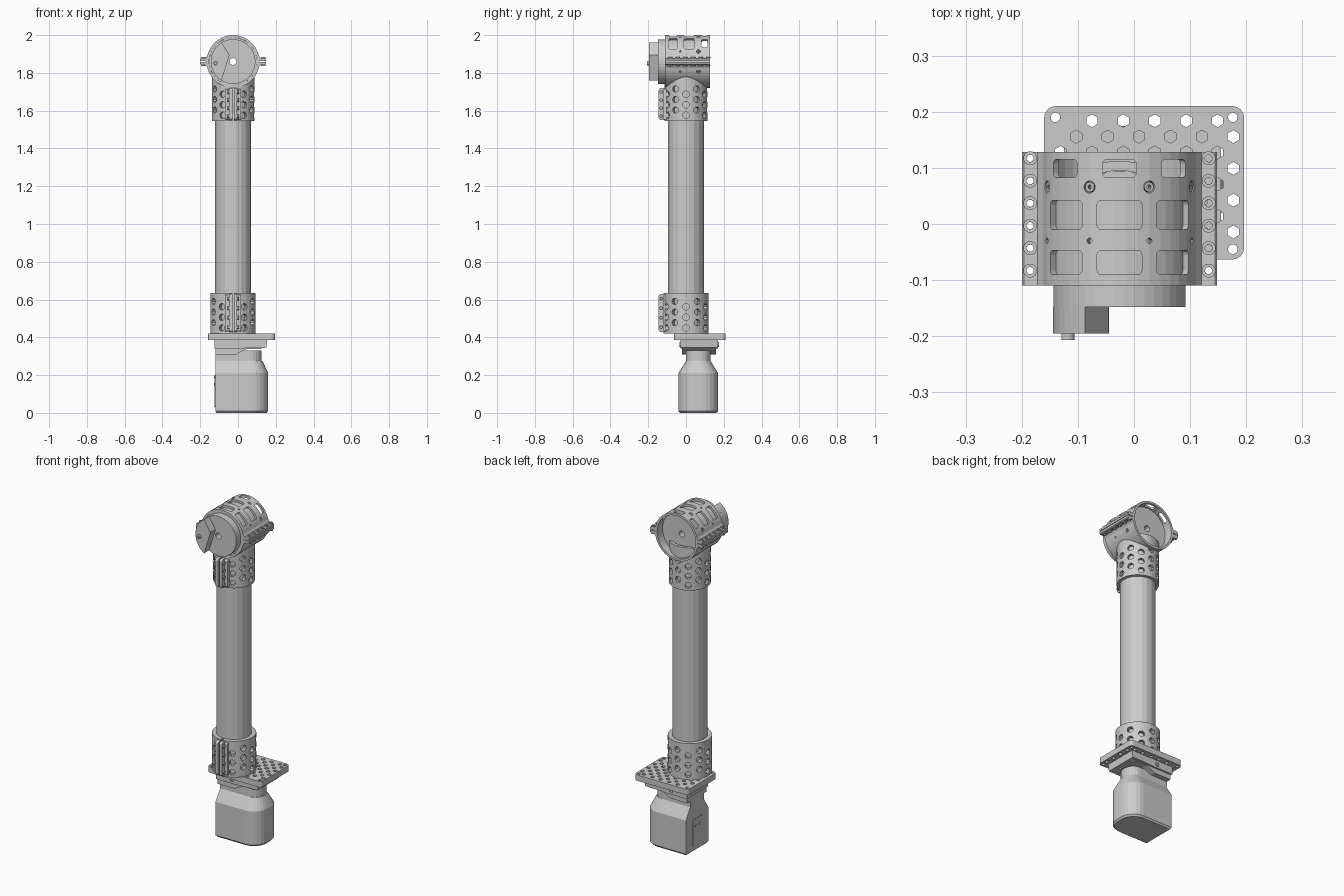
import bpy, bmesh, math
from math import sin, cos, pi, radians
from mathutils import Matrix

if "Cube" in bpy.data.objects:
    bpy.data.objects.remove(bpy.data.objects["Cube"])

T = Matrix.Translation
R = lambda deg, ax: Matrix.Rotation(radians(deg), 4, ax)
I = Matrix.Identity(4)
SIDE = Matrix(((0, 0, 1), (1, 0, 0), (0, 1, 0))).to_4x4()   # local xyz -> yzx
CX = -0.026                                                # axis of tube and drum


def circle(r, n, x=0, y=0):
    return [(x + r * cos(2 * pi * (i + .5) / n), y + r * sin(2 * pi * (i + .5) / n)) for i in range(n)]


def rrect(x0, x1, y0, y1, r, seg=4, left=True):
    pts = []
    for k, (x, y) in enumerate(((x1 - r, y1 - r), (x0 + r, y1 - r), (x0 + r, y0 + r), (x1 - r, y0 + r))):
        for i in range(seg + 1):
            a = (k + i / seg) * pi / 2
            if left or k in (0, 3):
                pts.append((x + r * cos(a), y + r * sin(a)))
        if not left and k in (1, 2):
            pts.append((x0, y1 if k == 1 else y0))
    return pts


def loft(bm, layers, M=I):
    rings = [[bm.verts.new(M @ T((x, y, z)).translation) for x, y in pts] for z, pts in layers]
    n = len(rings[0])
    for a, b in zip(rings, rings[1:]):
        for i in range(n):
            bm.faces.new((a[i], a[(i + 1) % n], b[(i + 1) % n], b[i]))
    bm.faces.new(rings[0][::-1])
    bm.faces.new(rings[-1])


def prism(bm, pts, z0, z1, M=I):
    loft(bm, [(z0, pts), (z1, pts)], M)


def ring(bm, ro, ri, z0, z1, n, M=I):
    rows = [[bm.verts.new(M @ T((x, y, z)).translation) for x, y in circle(r, n)]
            for r, z in ((ro, z0), (ro, z1), (ri, z1), (ri, z0))]
    for k in range(4):
        a, b = rows[k], rows[(k + 1) % 4]
        for i in range(n):
            bm.faces.new((a[i], a[(i + 1) % n], b[(i + 1) % n], b[i]))


def make(name, *calls):
    bm = bmesh.new()
    for fn, *args in calls:
        fn(bm, *args)
    bmesh.ops.recalc_face_normals(bm, faces=bm.faces)
    me = bpy.data.meshes.new(name)
    bm.to_mesh(me)
    bm.free()
    ob = bpy.data.objects.new(name, me)
    bpy.context.collection.objects.link(ob)
    return ob


def cut(ob, *calls):
    c = make("cutter", *calls)
    c.hide_render = True
    m = ob.modifiers.new("cut", 'BOOLEAN')
    m.operation, m.solver, m.object = 'DIFFERENCE', 'EXACT', c
    bpy.context.view_layer.objects.active = ob
    bpy.ops.object.modifier_apply(modifier=m.name)
    bpy.data.objects.remove(c)


# battery foot: flat at -x, rounded at +x, tapering to a neck
D = lambda x0, x1, y0, y1, r: rrect(x0, x1, y0, y1, r, 6, False)
make("battery_body", (loft, [(0, D(-.114, .152, -.032, .162, .08)), (.01, D(-.12, .16, -.04, .17, .085)),
                             (.21, D(-.12, .16, -.04, .17, .085)), (.275, D(-.118, .13, 0, .13, .06))]))
make("battery_neck", (prism, D(-.12, .125, 0, .13, .06), .27, .33))
make("battery_panel", (prism, rrect(.02, .11, .03, .19, .012), -.124, -.119, SIDE),
     *[(prism, circle(.008, 10, y, z), -.127, -.12, SIDE) for y in (.045, .085) for z in (.15, .19)])

# stepped shoe holding the battery under the plate
XZ = R(90, 'X')                                            # local x,y -> x,z ; depth -> -y
make("shoe_upper", (prism, [(-.125, .385), (-.125, .34), (.0, .34), (.05, .343), (.15, .345), (.155, .385)],
                    -.17, .03, XZ))
make("shoe_lower", (prism, [(-.12, .345), (-.12, .31), (-.01, .31), (.045, .338), (.125, .338), (.125, .345)],
                    -.16, .022, XZ))
make("shoe_screw", (ring, .013, .007, -.175, .035, 12, T((-.02, 0, .362)) @ XZ))

# perforated mounting plate
plate = make("mounting_plate", (prism, rrect(-.16, .196, -.063, .21, .02), .385, .42))
holes = [(prism, circle(.0085, 16, x, y), .37, .43) for x, y in
         ((-.14, .19), (.176, .19), (.176, -.045), (-.14, -.045))]
for j in range(9):
    for i in range(6):
        x = (-.131 if j % 2 == 0 else -.103) + i * .056
        y = .184 - j * .0283
        if not (j in (0, 8) and i == 0) and not (j == 8 and i == 5):
            holes.append((prism, circle(.0115, 6, x, y), .37, .43))
cut(plate, *holes)

# long tube
make("arm_tube", (prism, circle(.096, 20, CX, 0), .43, 1.74))


# perforated split clamps with front flanges
def clamp(name, r, z0, z1, holes_top, f0, f1):
    C = T((CX, 0, 0))
    ob = make(name, (ring, r, .0955, z0, z1, 36, C))
    cols = []
    for k in range(12):
        if k == 9:
            continue
        z = z0 + (.03 if k % 2 == 0 else .058)
        while z < holes_top:
            cols.append((prism, circle(.0175, 10), .08, .14, T((CX, 0, z)) @ R(30 * k, 'Z') @ R(90, 'Y')))
            z += .056
    slit = (prism, rrect(CX - .004, CX + .004, -.15, -.08, .001, 1), z0 - .02, holes_top + .02)
    cut(ob, *cols, slit)
    parts = []
    for s in (-1, 1):
        M = T((CX, 0, 0)) @ Matrix.Scale(s, 4, (1, 0, 0)) @ SIDE
        parts += [(prism, rrect(-.145, -.094, f0, f1, .014), .004, .022, M),
                  (prism, rrect(-.122, -.095, f0 + .004, f1 - .004, .008), .021, .042, M)]
        n = 4
        for i in range(n):
            z = f0 + (f1 - f0) * (i + .5) / n
            parts.append((ring, .0095, .005, .02, .03, 10, M @ T((-.132, z, 0))))
    make(name + "_flanges", *parts)


clamp("lower_clamp", .12, .42, .635, .615, .428, .63)
clamp("upper_clamp", .113, 1.545, 1.80, 1.72, 1.55, 1.72)

# drum housing, axis along y, with windows in its upper half
C = T((CX, 0, 1.86))
F = C @ XZ
drum = make("drum_housing", (ring, .14, .127, -.128, .11, 40, F))
wins = []
for a in (-45, 0, 45):
    M = C @ R(a, 'Y')
    for w, y0, y1 in ((.03, .083, .115), (.04, -.01, .042), (.04, -.09, -.047)):
        wins.append((prism, rrect(-w, w, y0, y1, .008, 3), .11, .16, M))
for a in (-67.5, -22.5, 22.5, 67.5, 112.5, 247.5):
    M = C @ R(a, 'Y')
    wins += [(prism, circle(.011, 12, 0, .066), .11, .16, M), (prism, circle(.005, 8, 0, -.03), .11, .16, M)]
cut(drum, *wins)
make("drum_bolts", *[(ring, .009, .004, .12, .138, 10, C @ R(a, 'Y') @ T((0, .066, 0)))
                     for a in (-67.5, -22.5, 22.5, 67.5, 112.5, 247.5)])

# side flanges joining the two drum halves
flange = [(.132, .002), (.174, .002), (.174, .014), (.170, .018), (.146, .018), (.136, .032), (.132, .032)]
bolt_y = [.117 - .04 * i for i in range(6)]
fl, pads, drill = [], [], []
for sx in (-1, 1):
    for sz in (-1, 1):
        fl.append((prism, [(sx * x, sz * z) for x, z in flange], -.128, .11, F))
    for y in bolt_y:
        P = C @ T((sx * .159, y, 0))
        drill.append((prism, circle(.0065, 10), -.05, .05, P))
        pads += [(ring, .0125, .0065, s * .017, s * .023, 12, P) for s in (-1, 1)]
cut(make("drum_flanges", *fl), *drill)
make("flange_bolts", *pads)

# motor inside the drum, with a hollow shaft and a front cap
make("motor_core", (ring, .1265, .018, -.078, .105, 40, F))
make("motor_cap", (ring, .118, .018, .10, .148, 40, F))

# wedge connector with a pin on the front cap
a0 = math.acos(-.061 / .118)
arc = [(.118 * cos(a), .118 * sin(a)) for a in [a0 + (2 * pi - 2 * a0) * i / 14 for i in range(15)]]
make("connector_block", (prism, arc + [(-.019, .035)], .147, .195, F))
make("connector_pin", (ring, .012, .005, .19, .207, 12, F @ T((-.092, -.008, 0))))
